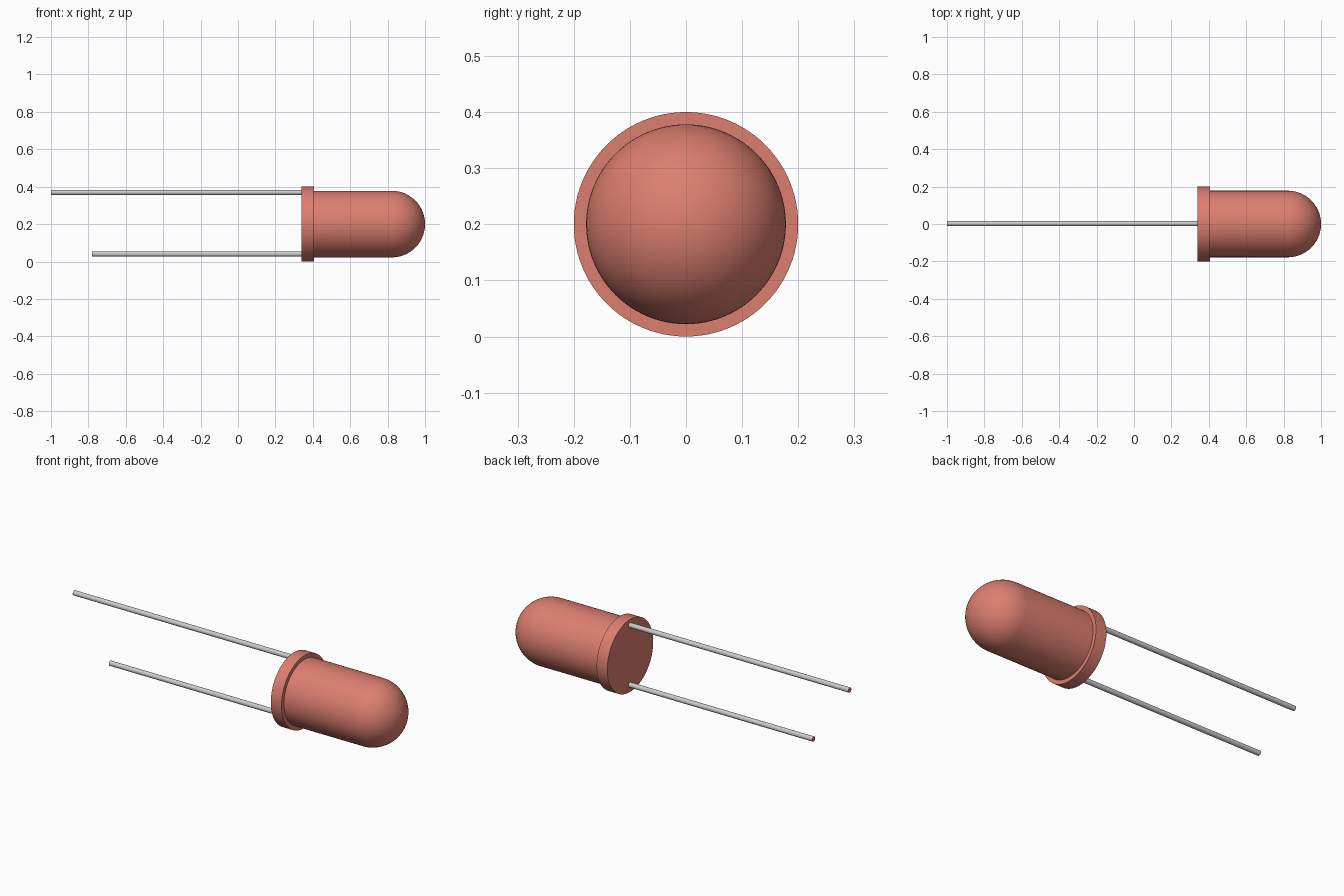
import bpy, bmesh
from math import sin, cos, pi, radians
from mathutils import Vector

if "Cube" in bpy.data.objects:
    bpy.data.objects.remove(bpy.data.objects["Cube"])

CZ = 0.2            # height of the lamp axis
BODY_R = 0.178
FLANGE_R = 0.2

red = bpy.data.materials.new("red_plastic")
red.diffuse_color = (0.72, 0.21, 0.16, 1)
red.use_nodes = True
red.node_tree.nodes["Principled BSDF"].inputs["Base Color"].default_value = red.diffuse_color
metal = bpy.data.materials.new("grey_metal")
metal.diffuse_color = (0.6, 0.6, 0.6, 1)
metal.use_nodes = True
metal.node_tree.nodes["Principled BSDF"].inputs["Base Color"].default_value = metal.diffuse_color


def lathe(name, profile, y, z, steps, mats):
    """Revolve (x, radius) points around a line parallel to x."""
    bm = bmesh.new()
    verts = [bm.verts.new((x, y, z + r)) for x, r in profile]
    edges = [bm.edges.new(p) for p in zip(verts, verts[1:])]
    bmesh.ops.spin(bm, geom=verts + edges, cent=(0, y, z), axis=(1, 0, 0),
                   angle=2 * pi, steps=steps, use_duplicate=False)
    bmesh.ops.remove_doubles(bm, verts=bm.verts, dist=1e-5)
    bmesh.ops.recalc_face_normals(bm, faces=bm.faces)
    # End caps take the last material slot
    for f in bm.faces:
        if abs(f.normal.x) > 0.99 and len(mats) > 1:
            f.material_index = 1
    me = bpy.data.meshes.new(name)
    bm.to_mesh(me)
    bm.free()
    for m in mats:
        me.materials.append(m)
    ob = bpy.data.objects.new(name, me)
    bpy.context.collection.objects.link(ob)
    bpy.context.view_layer.objects.active = ob
    bpy.ops.object.select_all(action='DESELECT')
    ob.select_set(True)
    bpy.ops.object.shade_smooth_by_angle(angle=radians(30))
    return ob


# Lamp housing: flat base, flange, barrel and hemispherical dome
N = 24
dome = [(1 - BODY_R + BODY_R * sin(i * pi / 2 / N), BODY_R * cos(i * pi / 2 / N))
        for i in range(N)] + [(1, 0)]
lathe("lamp_housing",
      [(0.34, 0), (0.34, FLANGE_R), (0.405, FLANGE_R), (0.405, BODY_R)] + dome,
      0, CZ, 96, [red])

# Wire leads, one long and one short
for name, x, z in (("long_lead", -1.0, 0.369), ("short_lead", -0.78, 0.04)):
    r = 0.0135
    lathe(name, [(x, 0), (x, r), (0.36, r), (0.36, 0)], 0.002, z, 24, [metal, red])
